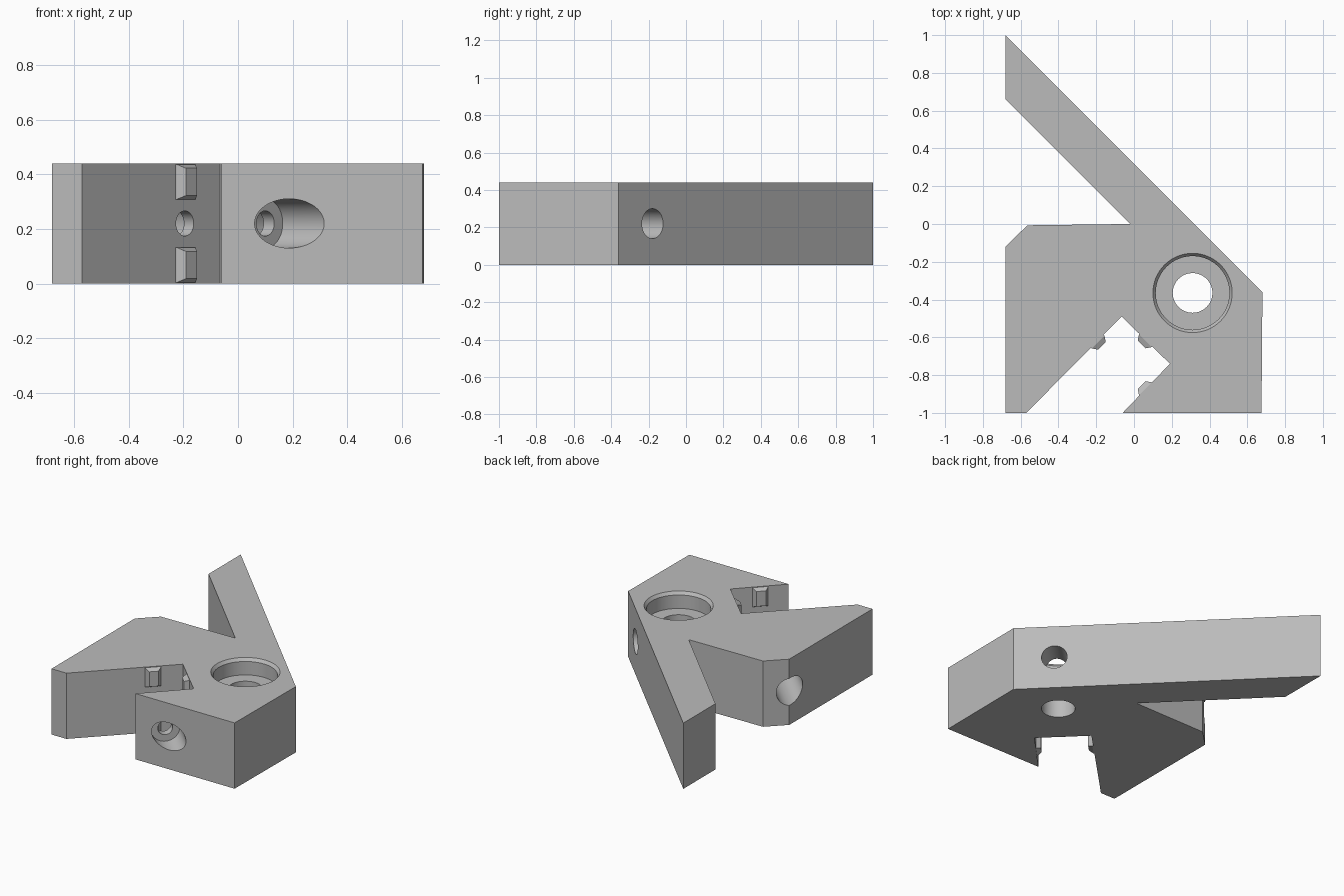
import bpy
import bmesh
from math import radians
from mathutils import Matrix, Vector

old = bpy.data.objects.get("Cube")
if old:
    bpy.data.objects.remove(old, do_unlink=True)

HEIGHT = 0.44
MID = HEIGHT / 2

grey = bpy.data.materials.new("plain grey")
grey.use_nodes = True
grey.diffuse_color = (0.5, 0.5, 0.5, 1)
grey.node_tree.nodes["Principled BSDF"].inputs["Base Color"].default_value = (0.5, 0.5, 0.5, 1)


def make_object(name, bm):
    bmesh.ops.recalc_face_normals(bm, faces=bm.faces)
    mesh = bpy.data.meshes.new(name)
    bm.to_mesh(mesh)
    bm.free()
    mesh.materials.append(grey)
    obj = bpy.data.objects.new(name, mesh)
    bpy.context.collection.objects.link(obj)
    return obj


def drill(body, start, end, r_start, r_end=None):
    """Cut a round or tapered hole between two points."""
    a, b = Vector(start), Vector(end)
    axis = b - a
    bm = bmesh.new()
    turn = axis.to_track_quat("Z", "Y").to_matrix().to_4x4()
    bmesh.ops.create_cone(bm, cap_ends=True, segments=64, radius1=r_start,
                          radius2=r_end or r_start, depth=axis.length,
                          matrix=Matrix.Translation((a + b) / 2) @ turn)
    cutter = make_object("hole_cutter", bm)
    cutter.hide_render = True
    mod = body.modifiers.new("hole", "BOOLEAN")
    mod.operation = "DIFFERENCE"
    mod.solver = "EXACT"
    mod.object = cutter
    bpy.context.view_layer.objects.active = body
    bpy.ops.object.modifier_apply(modifier=mod.name)
    bpy.data.objects.remove(cutter, do_unlink=True)


# Block with slanted arm and angled channel
outline = [(-0.68, 1), (0.68, -0.36), (0.675, -1), (-0.06, -1), (0.19, -0.74),
           (-0.065, -0.49), (-0.57, -1), (-0.68, -1), (-0.68, -0.12),
           (-0.565, -0.007), (-0.02, 0), (-0.68, 0.66)]
bm = bmesh.new()
base = bm.faces.new([bm.verts.new((x, y, 0)) for x, y in outline])
top = bmesh.ops.extrude_face_region(bm, geom=[base])
bmesh.ops.translate(bm, vec=(0, 0, HEIGHT),
                    verts=[v for v in top["geom"] if isinstance(v, bmesh.types.BMVert)])
body = make_object("bracket_body", bm)

# Vertical bore, counterbore and rim chamfer
cx, cy = 0.31, -0.365
drill(body, (cx, cy, -0.1), (cx, cy, 0.6), 0.105)
drill(body, (cx, cy, 0.33), (cx, cy, 0.6), 0.195)
drill(body, (cx, cy, 0.42), (cx, cy, 0.46), 0.195, 0.225)

# Centres of the channel walls and the directions they face
walls = [((-0.193, -0.622), (1, -1)),
         ((0.063, -0.615), (-1, -1)),
         ((0.063, -0.875), (-1, 1))]

# Screw holes through each wall, with a wide head pocket behind
for ((x, y), (dx, dy)), reach, radius in zip(walls, (0.65, 0.6, 0.35), (0.09, 0.08, 0.09)):
    def along(t):
        return (x - dx * t, y - dy * t, MID)
    drill(body, along(reach), along(0.037), radius)
    drill(body, along(0.06), along(-0.03), 0.046)

bpy.ops.object.select_all(action="DESELECT")
body.select_set(True)
bpy.context.view_layer.objects.active = body
bpy.ops.object.shade_smooth_by_angle(angle=radians(30))

# Bevelled locating tabs, above and below each screw hole
for n, ((x, y), (dx, dy)) in enumerate(walls):
    out = Vector((dx, dy, 0)).normalized()
    side = Vector((-out.y, out.x, 0))
    for level, z in (("lower", 0.068), ("upper", HEIGHT - 0.068)):
        bm = bmesh.new()
        rings = []
        for depth, half_w, half_h in ((-0.005, 0.048, 0.064), (0.004, 0.048, 0.064),
                                      (0.032, 0.029, 0.05)):
            centre = Vector((x, y, z)) + out * depth
            rings.append([bm.verts.new(centre + side * half_w * s + Vector((0, 0, half_h * u)))
                          for s, u in ((-1, -1), (1, -1), (1, 1), (-1, 1))])
        bm.faces.new(rings[0])
        bm.faces.new(rings[-1])
        for a, b in zip(rings, rings[1:]):
            for i in range(4):
                j = (i + 1) % 4
                bm.faces.new((a[i], a[j], b[j], b[i]))
        make_object(f"{level}_tab_{n + 1}", bm)
